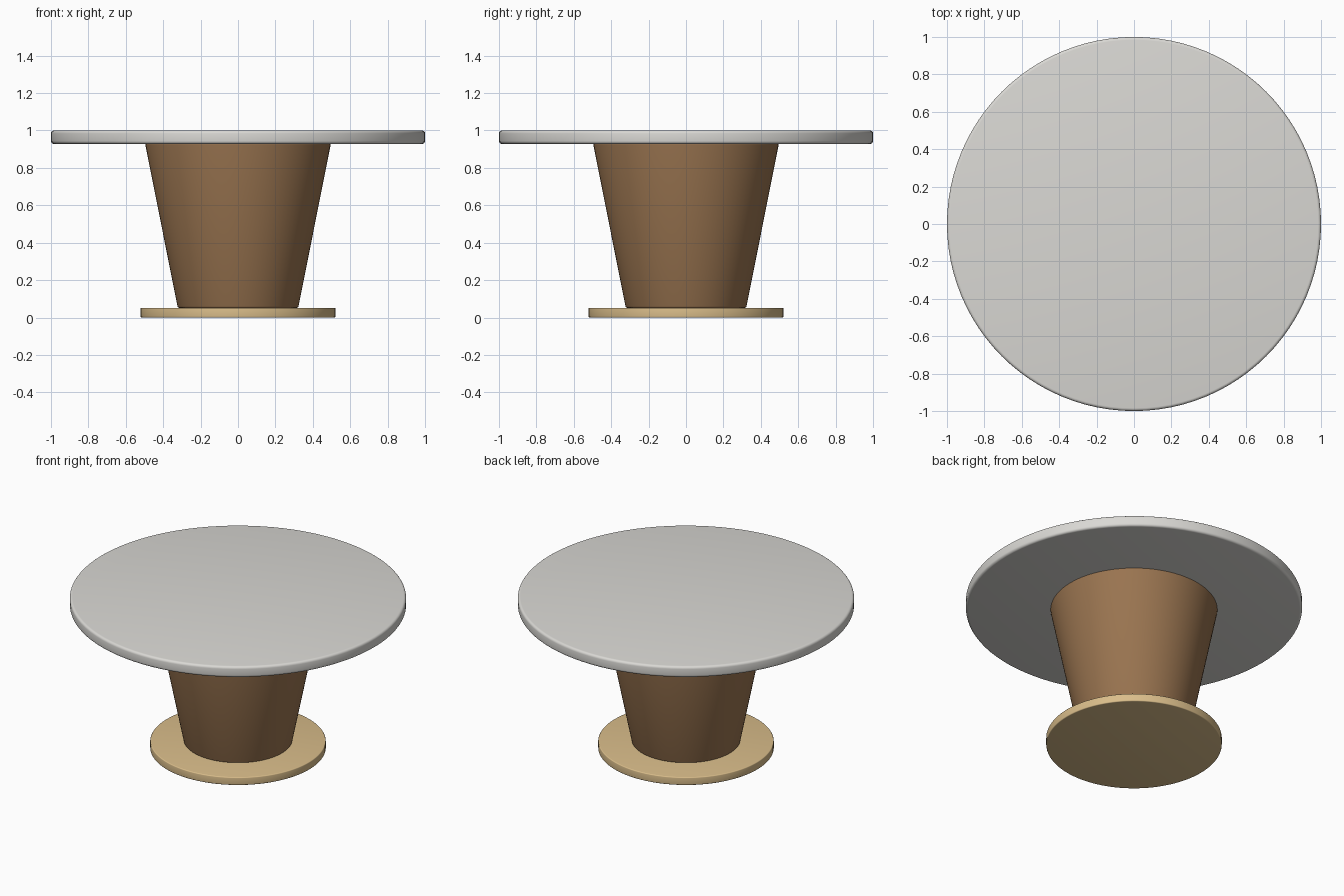
import bpy, bmesh, math

if "Cube" in bpy.data.objects:
    bpy.data.objects.remove(bpy.data.objects["Cube"])

SEGMENTS = 96


def material(name, colour):
    mat = bpy.data.materials.new(name)
    mat.diffuse_color = (*colour, 1.0)
    mat.use_nodes = True
    mat.node_tree.nodes["Principled BSDF"].inputs["Base Color"].default_value = mat.diffuse_color
    return mat


def rounded_disc(name, r_bottom, r_top, z0, z1, bevel, mat):
    """Round solid with straight sides and softened top and bottom rims."""
    bm = bmesh.new()
    bmesh.ops.create_cone(bm, cap_ends=True, segments=SEGMENTS,
                          radius1=r_bottom, radius2=r_top, depth=z1 - z0)
    bmesh.ops.translate(bm, verts=bm.verts, vec=(0, 0, (z0 + z1) / 2))
    rims = [e for e in bm.edges
            if abs(e.verts[0].co.z - e.verts[1].co.z) < 1e-5]
    bmesh.ops.bevel(bm, geom=rims, offset=bevel, segments=4,
                    profile=0.5, affect='EDGES')
    mesh = bpy.data.meshes.new(name)
    bm.to_mesh(mesh)
    bm.free()
    mesh.materials.append(mat)
    obj = bpy.data.objects.new(name, mesh)
    bpy.context.collection.objects.link(obj)
    bpy.context.view_layer.objects.active = obj
    obj.select_set(True)
    bpy.ops.object.shade_smooth_by_angle(angle=math.radians(35))
    obj.select_set(False)
    return obj


stone = material("pale_grey_stone", (0.70, 0.69, 0.66))
wood = material("brown_wood", (0.32, 0.175, 0.08))
brass = material("light_tan", (0.70, 0.51, 0.255))

# Flat foot, tapered pedestal and round top
rounded_disc("base_plate", 0.522, 0.522, 0.0, 0.052, 0.006, brass)
rounded_disc("pedestal", 0.322, 0.497, 0.052, 0.932, 0.008, wood)
rounded_disc("table_top", 1.0, 1.0, 0.928, 1.0, 0.016, stone)
